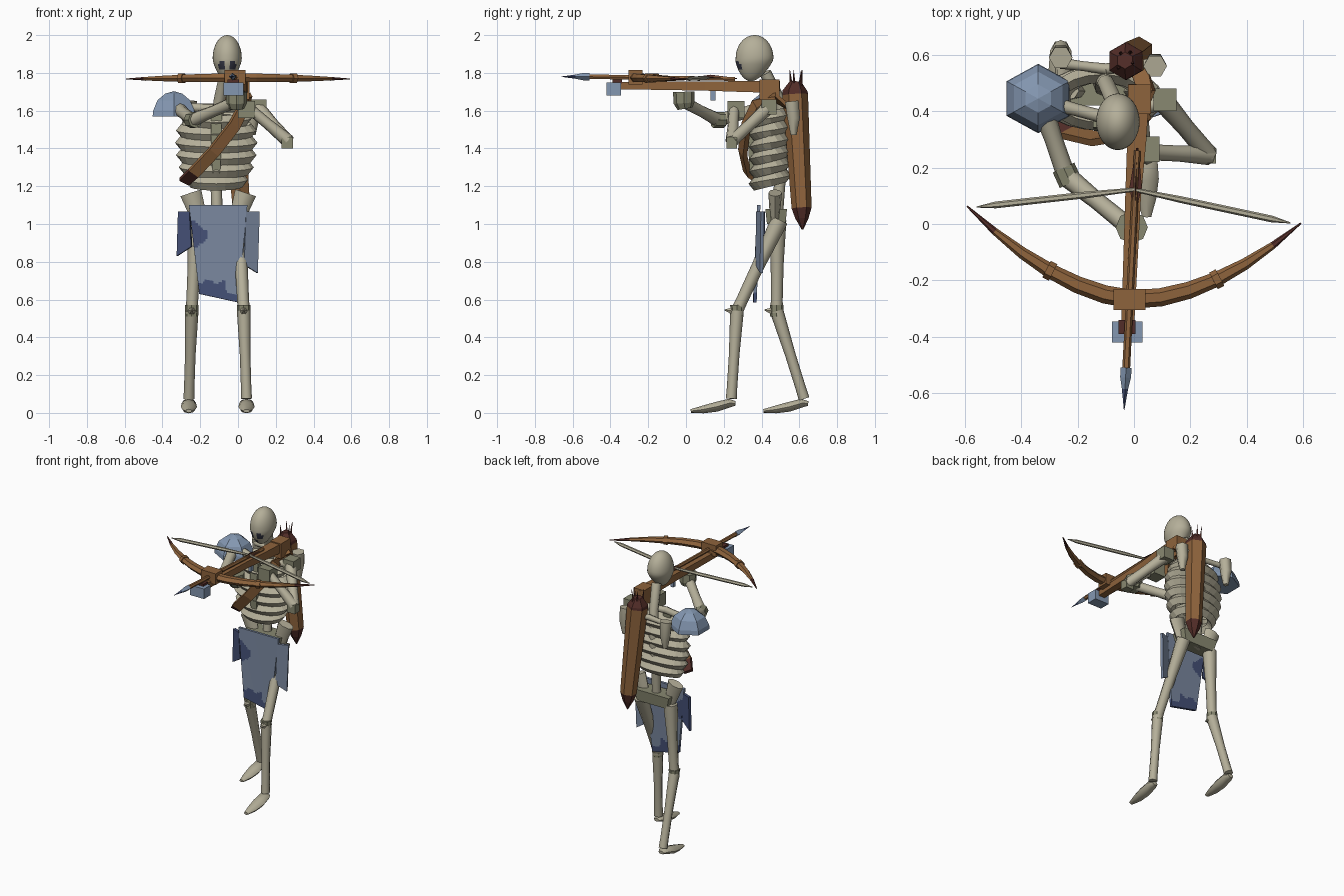
import bpy, bmesh, math
from mathutils import Vector

cube = bpy.data.objects.get("Cube")
if cube:
    bpy.data.objects.remove(cube)

X, Y, Z = Vector((1, 0, 0)), Vector((0, 1, 0)), Vector((0, 0, 1))


def material(name, rgb):
    m = bpy.data.materials.new(name)
    m.use_nodes = True
    m.diffuse_color = (*rgb, 1)
    node = next(n for n in m.node_tree.nodes if n.type == 'BSDF_PRINCIPLED')
    node.inputs["Base Color"].default_value = (*rgb, 1)
    return m


BONE = material("bone", (.46, .43, .32))
JOINT = material("dark bone", (.25, .25, .165))
WOOD = material("wood", (.27, .125, .045))
RED = material("dark red", (.085, .026, .021))
STEEL = material("steel blue", (.23, .31, .44))
CLOTH = material("cloth blue", (.19, .24, .34))
NAVY = material("navy", (.058, .08, .18))
SOCKET = material("eye socket", (.035, .038, .06))


def finish(name, bm, mat, smooth=False, second=None, rule=None):
    """Turn a bmesh into an object; faces that meet the rule get the second colour."""
    bmesh.ops.recalc_face_normals(bm, faces=bm.faces[:])
    if rule:
        for f in bm.faces:
            f.material_index = int(rule(f.calc_center_median()))
    me = bpy.data.meshes.new(name)
    bm.to_mesh(me)
    bm.free()
    me.materials.append(mat)
    if second:
        me.materials.append(second)
    ob = bpy.data.objects.new(name, me)
    bpy.context.collection.objects.link(ob)
    if smooth:
        bpy.ops.object.select_all(action='DESELECT')
        ob.select_set(True)
        bpy.context.view_layer.objects.active = ob
        bpy.ops.object.shade_smooth_by_angle(angle=math.radians(62))
    return ob


def tube(name, pts, mat, sides=8, squash=(1, 1), box=False, closed=False,
         ref=None, smooth=False, second=None, rule=None):
    """Sweep a polygon through (x, y, z, radius) points."""
    bm = bmesh.new()
    c = [Vector(p[:3]) for p in pts]
    n = len(c)
    if ref is None:
        d = (c[-1] - c[0]).normalized()
        ref = Z if closed or abs(d.z) < .8 else Y
    sides = 4 if box else sides
    grow, turn = (math.sqrt(2), math.pi / 4) if box else (1, 0)
    rings = []
    for i in range(n):
        a, b = (c[i - 1], c[(i + 1) % n]) if closed else (c[max(i - 1, 0)], c[min(i + 1, n - 1)])
        t = (b - a).normalized()
        side = t.cross(ref).normalized()
        up = side.cross(t)
        r = max(pts[i][3], .0008) * grow
        ring = []
        for k in range(sides):
            w = math.tau * k / sides + turn
            ring.append(bm.verts.new(c[i] + side * (r * squash[0] * math.cos(w))
                                     + up * (r * squash[1] * math.sin(w))))
        rings.append(ring)
    for i in range(n if closed else n - 1):
        p, q = rings[i], rings[(i + 1) % n]
        for k in range(sides):
            j = (k + 1) % sides
            bm.faces.new((p[k], p[j], q[j], q[k]))
    if not closed:
        bm.faces.new(rings[0])
        bm.faces.new(rings[-1])
    return finish(name, bm, mat, smooth, second, rule)


def bone(name, a, b, ra, rb, mat=BONE):
    """Limb bone with a narrower shaft."""
    a, b = Vector(a), Vector(b)
    pts = [(*a.lerp(b, t), r) for t, r in
           ((0, ra), (.12, ra * .95), (.5, (ra + rb) * .43), (.88, rb * .95), (1, rb))]
    return tube(name, pts, mat, smooth=True)


def block(name, lo, hi, mat, taper=1):
    """Upright box, its base scaled by taper."""
    lo, hi = Vector(lo), Vector(hi)
    m, h = (lo + hi) / 2, (hi - lo) / 2
    return tube(name, [(m.x, m.y, lo.z, taper), (m.x, m.y, hi.z, 1)], mat,
                box=True, squash=(h.x, h.y), ref=Y)


# Skull with a narrowing jaw and painted sockets
bm = bmesh.new()
bmesh.ops.create_uvsphere(bm, u_segments=32, v_segments=24, radius=1)
for v in bm.verts:
    s = 1 - .28 * max(0, -v.co.z - .1)
    fwd = -.02 * max(0, -v.co.z)
    v.co = Vector((-.057 + v.co.x * .077 * s, .363 + fwd + v.co.y * .1 * s, 1.878 + v.co.z * .122))


def socket(p):
    eye = math.hypot(abs(p.x + .057) - .032, (p.z - 1.838) * .9) < .019
    nose = math.hypot((p.x + .057) * 1.5, p.z - 1.795) < .013
    return p.y < .34 and (eye or nose)


finish("skull", bm, BONE, True, SOCKET, socket)

# Spine, breastbone and ribs
tube("spine", [(-.11, .48, 1.0, .03), (-.115, .495, 1.2, .03), (-.115, .52, 1.45, .03),
               (-.1, .5, 1.65, .03), (-.065, .42, 1.8, .032)], BONE, smooth=True)
tube("breastbone", [(-.115, .35, 1.27, .02), (-.115, .345, 1.4, .026), (-.115, .36, 1.6, .03)],
     JOINT, box=True, squash=(1, .6))
for i, half in enumerate((.165, .195, .21, .215, .21, .185)):
    z, ring = 1.235 + i * .065, []
    for k in range(20):
        w = math.tau * k / 20
        ring.append((-.115 + (half - .025) * math.cos(w), .445 + .085 * math.sin(w),
                     z + .022 * math.sin(w), .036))
    tube(f"rib_{i + 1}", ring, BONE, sides=4, squash=(.8, 1), closed=True)

# Shoulder girdle
for label, x, y, end in (("right", -.26, .6, -.3), ("left", .075, .57, .1)):
    tube(f"{label}_shoulder_blade", [(x, y, 1.47, .018), (x, y, 1.56, .038), (x, y - .01, 1.65, .042)],
         BONE, sides=6, smooth=True)
    bone(f"{label}_blade_spine", (-.1, .55, 1.62), (x, .57, 1.62), .02, .02)
    bone(f"{label}_collarbone", (-.11, .38, 1.61), (end, .43, 1.62), .024, .028)

# Arms
bone("right_upper_arm", (-.33, .43, 1.62), (-.24, .17, 1.55), .04, .035)
bone("right_forearm", (-.24, .17, 1.55), (-.03, .0, 1.64), .038, .034)
tube("right_elbow", [(-.25, .2, 1.55, .042), (-.225, .145, 1.55, .042)], JOINT)
tube("right_hand", [(-.008, -.005, 1.61, .04), (-.008, -.01, 1.64, .055), (-.008, -.012, 1.7, .057)],
     JOINT, sides=8)
bone("left_upper_arm", (.1, .44, 1.62), (.265, .245, 1.44), .04, .035)
bone("left_forearm", (.265, .245, 1.44), (.05, .255, 1.62), .036, .03)
block("left_elbow", (.23, .215, 1.4), (.29, .27, 1.46), JOINT)
block("left_shoulder", (.07, .4, 1.58), (.15, .48, 1.66), JOINT)
block("left_hand", (.0, .22, 1.56), (.09, .31, 1.65), JOINT)

# Pauldron
tube("pauldron", [(-.34, .445, 1.57, .123), (-.34, .445, 1.6, .12), (-.34, .445, 1.655, .095),
                  (-.34, .445, 1.69, .05), (-.34, .445, 1.703, 0)],
     STEEL, sides=6, ref=X, squash=(1, 1.05))

# Pelvis
block("pelvis", (-.24, .42, 1.0), (.03, .535, 1.08), JOINT, .85)
for label, s in (("right", -1), ("left", 1)):
    tube(f"{label}_hip_bone", [(-.105 + s * .1, .47, 1.03, .042), (-.105 + s * .145, .472, 1.165, .058)],
         BONE, sides=8, squash=(1, .62), ref=Y, smooth=True)

# Legs and feet
legs = (("right", (-.22, .485, 1.02), (-.245, .48, .54), (-.26, .625, .075)),
        ("left", (.005, .495, 1.02), (.03, .27, .54), (.045, .24, .075)))
for label, hip, knee, ankle in legs:
    kx, ky, kz = knee
    ax, ay, az = ankle
    bone(f"{label}_thigh", hip, knee, .046, .033)
    bone(f"{label}_shin", knee, ankle, .036, .029)
    tube(f"{label}_knee", [(kx, ky, kz - .03, .034), (kx, ky, kz + .03, .036)], JOINT)
    tube(f"{label}_kneecap", [(kx, ky - .025, kz, .022), (kx, ky - .065, kz + .005, .003)], BONE, sides=6)
    tube(f"{label}_foot", [(ax, ay + .022, .05, .02), (ax, ay - .01, .052, .038), (ax, ay - .08, .032, .043),
                           (ax, ay - .15, .018, .034), (ax, ay - .215, .01, .016)],
         BONE, squash=(1, .6), smooth=True)


# Loincloth panels with stains
def panel(name, tl, tr, br, bl, mat, rule=None):
    tl, tr, br, bl = map(Vector, (tl, tr, br, bl))
    bm = bmesh.new()
    nu, nv = (24, 40) if rule else (1, 1)
    rows = [[bm.verts.new(tl.lerp(tr, u / nu).lerp(bl.lerp(br, u / nu), v / nv))
             for u in range(nu + 1)] for v in range(nv + 1)]
    for v in range(nv):
        for u in range(nu):
            bm.faces.new((rows[v][u], rows[v][u + 1], rows[v + 1][u + 1], rows[v + 1][u]))
    ob = finish(name, bm, mat, False, NAVY if rule else None, rule)
    mod = ob.modifiers.new("thickness", 'SOLIDIFY')
    mod.thickness, mod.offset = .018, 0


def stain(p):
    edge = .02 * math.sin(p.x * 70)
    hem = p.z < (.695 if p.x < -.07 else .635) + edge * .5
    blot = math.hypot((p.x + .25) / .08, (p.z - .94) / .07) < 1 + edge * 5
    return hem or blot


panel("front_cloth", (-.26, .385, 1.1), (.05, .385, 1.1), (0, .365, .585), (-.205, .365, .63), CLOTH, stain)
panel("right_cloth", (-.315, .41, 1.065), (-.255, .385, 1.065), (-.245, .385, .88), (-.322, .41, .83), NAVY)
panel("left_cloth", (.04, .38, 1.065), (.112, .405, 1.065), (.102, .4, .74), (.03, .375, .785), CLOTH)

# Shoulder strap
tube("strap", [(.02, .54, 1.62, .03), (.045, .47, 1.67, .03), (.035, .37, 1.63, .03),
               (-.02, .318, 1.52, .032), (-.13, .3, 1.38, .032), (-.235, .325, 1.27, .032),
               (-.285, .385, 1.225, .03)],
     WOOD, box=True, squash=(1, .4), ref=Vector((-.3, 1, .3)).normalized(),
     second=RED, rule=lambda p: p.x < -.245)

# Quiver and its arrows
tube("quiver", [(.022, .617, .97, .004), (.02, .614, 1.03, .035), (.018, .612, 1.085, .053),
                (-.028, .578, 1.685, .068), (-.03, .577, 1.705, .066), (-.032, .58, 1.755, .03)],
     WOOD, sides=6, ref=X, second=RED, rule=lambda p: p.z > 1.69 or p.z < 1.08)
for i, (dx, dy) in enumerate(((-.03, -.03), (.03, -.01), (-.02, .03), (.02, .035))):
    tube(f"spare_arrow_{i + 1}", [(-.03 + dx * .7, .58 + dy * .7, 1.7, .012),
                                  (-.03 + dx, .58 + dy, 1.815, .001)], RED, sides=4)

# Crossbow stock and fittings
tube("stock", [(-.022, -.355, 1.733, .023), (-.003, .1, 1.73, .028), (.01, .3, 1.728, .034),
               (.018, .495, 1.726, .038)], WOOD, box=True, squash=(1, .85))
block("butt", (-.022, .39, 1.66), (.06, .495, 1.765), WOOD)
block("stirrup", (-.078, -.42, 1.68), (.03, -.345, 1.75), STEEL)
block("stirrup_inset", (-.055, -.39, 1.745), (.005, -.34, 1.765), RED)
block("bow_mount", (-.072, -.305, 1.738), (.04, -.23, 1.815), WOOD)
block("trigger", (-.01, .13, 1.655), (.01, .155, 1.71), STEEL)

# Bow, bands and string
TIP_R, TIP_L = (-.594, .064, 1.768), (.59, .004, 1.768)
arc = []
for i in range(13):
    s = i / 6 - 1
    x = .592 * s - .005 * (1 - abs(s))
    y = -.267 + .3 * abs(s) ** 1.8 - .03 * s
    arc.append((x, y, 1.775 - .007 * abs(s), .03 * (1 - abs(s) ** 2.2) + .003))
tube("bow", arc, WOOD, sides=6, squash=(1, .8), second=RED, rule=lambda p: abs(p.x) > .53)
for label, i in (("right", 3), ("left", 9)):
    a, b = Vector(arc[i][:3]), Vector(arc[i + 1][:3])
    m, d = a, (b - a).normalized() * .013
    tube(f"{label}_bow_band", [(*(m - d), .033), (*(m + d), .033)], WOOD, sides=6, squash=(1, .85))
for label, tip in (("right", TIP_R), ("left", TIP_L)):
    a, b = Vector(tip) * .94 + Vector((0, 0, .106)), Vector((0, .122, 1.775))
    tube(f"{label}_string", [(*a, .002), (*a.lerp(b, .12), .012), (*a.lerp(b, .7), .012), (*b, .007)],
         BONE, sides=6)

# Loaded bolt
tube("bolt_shaft", [(-.028, -.52, 1.78, .014), (.012, .26, 1.768, .012)], WOOD, sides=6)
tube("bolt_head", [(-.028, -.51, 1.78, .02), (-.03, -.545, 1.78, .019), (-.032, -.585, 1.78, .011),
                   (-.035, -.66, 1.78, .001)], STEEL, sides=4, second=NAVY, rule=lambda p: p.y < -.6)
for name, squash in (("flat_fletching", (1, .2)), ("upright_fletching", (.2, .7))):
    tube(name, [(.002, .04, 1.775, .003), (.006, .13, 1.775, .022), (.012, .27, 1.77, .004)],
         RED, sides=4, squash=squash)
